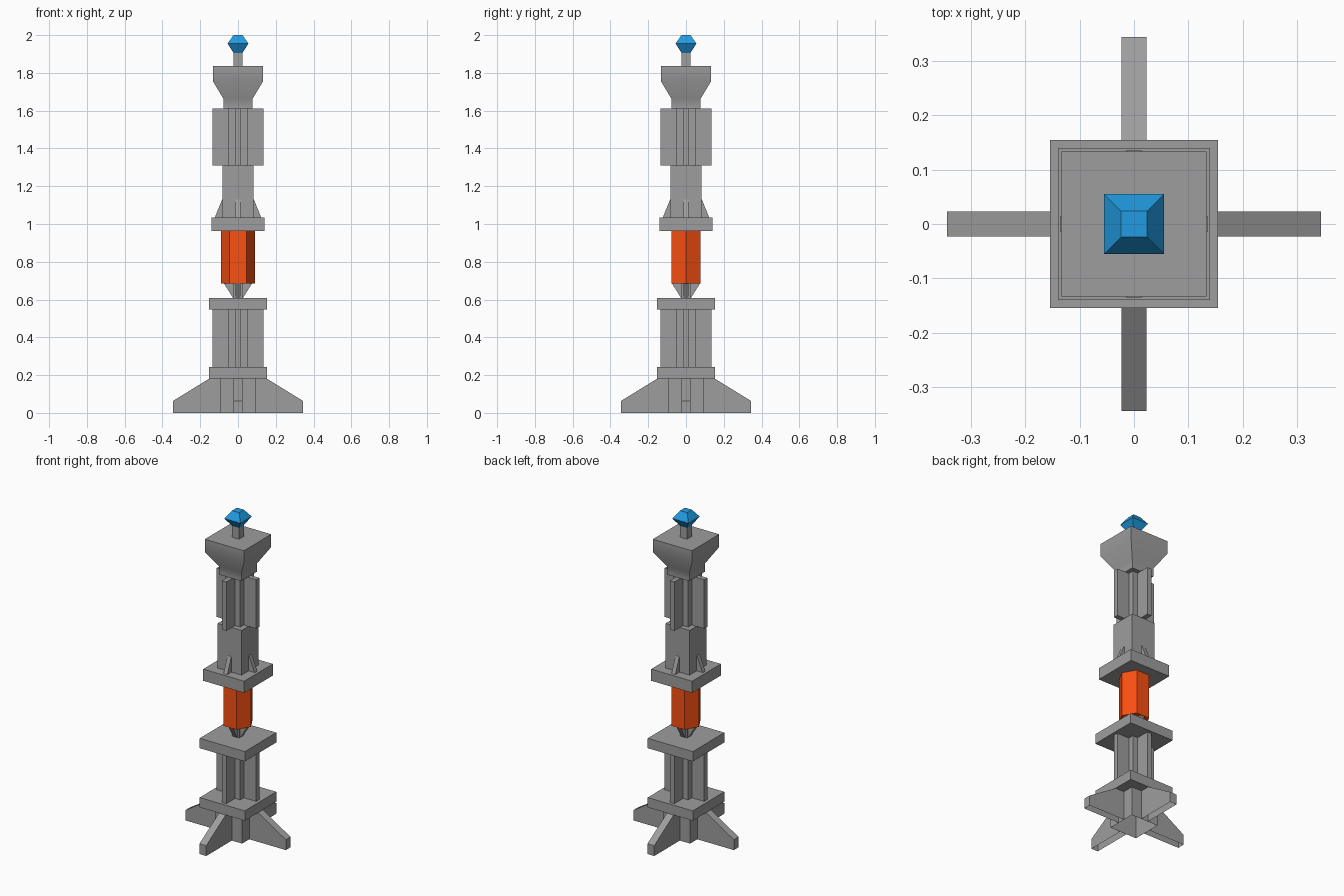
import bpy, bmesh, math
from mathutils import Matrix

if "Cube" in bpy.data.objects:
    bpy.data.objects.remove(bpy.data.objects["Cube"])

GREY = (0.34, 0.34, 0.34, 1)
ORANGE = (0.95, 0.08, 0.006, 1)
BLUE = (0.016, 0.33, 0.75, 1)
materials = {}
for label, colour in (("grey", GREY), ("orange", ORANGE), ("blue", BLUE)):
    materials[colour] = bpy.data.materials.new(label)
    materials[colour].diffuse_color = colour


def make_object(name, bm, colour=GREY):
    bmesh.ops.recalc_face_normals(bm, faces=bm.faces)
    # The base is hollow: leave out faces resting on the ground
    ground = [f for f in bm.faces if all(v.co.z < 1e-4 for v in f.verts)]
    bmesh.ops.delete(bm, geom=ground, context='FACES')
    mesh = bpy.data.meshes.new(name)
    bm.to_mesh(mesh)
    bm.free()
    mesh.materials.append(materials[colour])
    obj = bpy.data.objects.new(name, mesh)
    bpy.context.collection.objects.link(obj)
    return obj


def stack(name, rings, sides=4, colour=GREY):
    """Loft regular polygon sections; rings = (half width or radius, z)."""
    bm = bmesh.new()
    k, turn = (math.sqrt(2), math.pi / 4) if sides == 4 else (1, 0)
    loops = []
    for r, z in rings:
        angles = [turn + i * math.tau / sides for i in range(sides)]
        loops.append([bm.verts.new((r * k * math.cos(a), r * k * math.sin(a), z))
                      for a in angles])
    for low, high in zip(loops, loops[1:]):
        for i in range(sides):
            j = (i + 1) % sides
            bm.faces.new((low[i], low[j], high[j], high[i]))
    bm.faces.new(loops[0][::-1])
    bm.faces.new(loops[-1])
    return make_object(name, bm, colour)


def fins(name, profile, half):
    """Extrude an x-z profile and repeat it on all four sides."""
    for n, side in enumerate(("right", "back", "left", "front")):
        bm = bmesh.new()
        face = bm.faces.new([bm.verts.new((x, -half, z)) for x, z in profile])
        ext = bmesh.ops.extrude_face_region(bm, geom=[face])["geom"]
        verts = [v for v in ext if isinstance(v, bmesh.types.BMVert)]
        bmesh.ops.translate(bm, verts=verts, vec=(0, 2 * half, 0))
        bm.transform(Matrix.Rotation(n * math.pi / 2, 4, 'Z'))
        make_object(f"{name}_{side}", bm)


# Splayed base
stack("base_core", [(0.093, 0), (0.093, 0.181)])
fins("foot", [(0.0935, 0), (0.343, 0), (0.343, 0.064), (0.153, 0.181), (0.0935, 0.181)], 0.023)
stack("base_plate", [(0.154, 0.181), (0.154, 0.242)])

# Lower ribbed column
stack("lower_column", [(0.05, 0.242), (0.05, 0.547)])
fins("lower_rib", [(0.045, 0.242), (0.135, 0.242), (0.135, 0.547), (0.045, 0.547)], 0.015)
stack("lower_plate", [(0.154, 0.547), (0.154, 0.608)])

# Tapered support and orange hexagonal grip
stack("support_core", [(0.024, 0.608), (0.024, 0.685)])
fins("support_bracket", [(0.015, 0.608), (0.026, 0.608), (0.074, 0.685), (0.015, 0.685)], 0.014)
stack("hex_grip", [(0.089, 0.685), (0.089, 0.962)], 6, ORANGE)

# Middle plate, square body and gussets
stack("middle_plate", [(0.14, 0.962), (0.14, 1.034)])
stack("square_body", [(0.082, 1.034), (0.082, 1.31)])
fins("gusset", [(0.075, 1.034), (0.123, 1.034), (0.084, 1.13), (0.075, 1.13)], 0.013)

# Upper ribbed column
stack("upper_column", [(0.05, 1.31), (0.05, 1.612)])
fins("upper_rib", [(0.045, 1.31), (0.135, 1.31), (0.135, 1.612), (0.045, 1.612)], 0.015)

# Flared cap, smooth along its height
cap = stack("flared_cap", [(0.077, 1.612), (0.077, 1.663), (0.1335, 1.757), (0.1335, 1.836)])
bpy.context.view_layer.objects.active = cap
cap.select_set(True)
bpy.ops.object.shade_smooth_by_angle(angle=math.radians(40))

# Stem and faceted blue tip
stack("tip_stem", [(0.024, 1.836), (0.024, 1.91)])
stack("tip_gem", [(0.024, 1.906), (0.055, 1.955), (0.024, 2.0)], 4, BLUE)

for m in bpy.data.materials:
    if m.users and not m.is_grease_pencil:
        m.use_nodes = True
        m.node_tree.nodes["Principled BSDF"].inputs["Base Color"].default_value = m.diffuse_color
